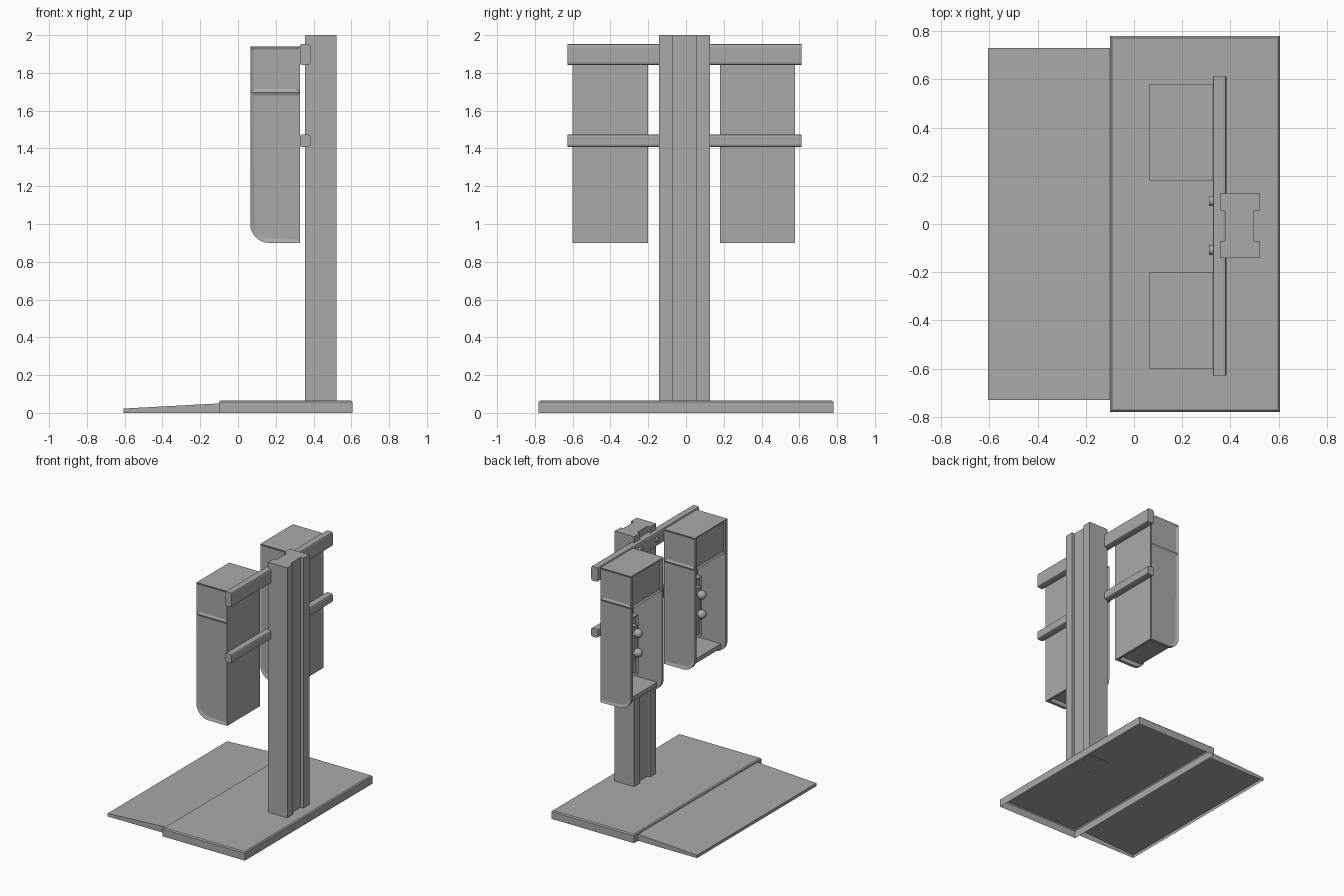
import bpy, bmesh, math
from mathutils import Vector

if "Cube" in bpy.data.objects:
    bpy.data.objects.remove(bpy.data.objects["Cube"], do_unlink=True)

grey = bpy.data.materials.new("plain_grey")
grey.use_nodes = True
colour = (0.4, 0.4, 0.4, 1)
grey.diffuse_color = colour
grey.node_tree.nodes["Principled BSDF"].inputs["Base Color"].default_value = colour


def finish(name, bm):
    mesh = bpy.data.meshes.new(name)
    bm.to_mesh(mesh)
    bm.free()
    mesh.materials.append(grey)
    obj = bpy.data.objects.new(name, mesh)
    bpy.context.collection.objects.link(obj)
    return obj


def prism(polys, start, depth):
    """Extrude neighbouring polygons, given as 3D points, along a vector."""
    bm = bmesh.new()
    faces = [bm.faces.new([bm.verts.new(Vector(p) + Vector(start)) for p in poly])
             for poly in polys]
    bmesh.ops.remove_doubles(bm, verts=bm.verts[:], dist=0.0001)
    faces = bm.faces[:]
    res = bmesh.ops.extrude_face_region(bm, geom=faces, use_keep_orig=True)
    moved = [g for g in res["geom"] if isinstance(g, bmesh.types.BMVert)]
    bmesh.ops.translate(bm, verts=moved, vec=depth)
    bmesh.ops.recalc_face_normals(bm, faces=bm.faces[:])
    return bm


def block(x0, x1, y0, y1, z0, z1):
    pts = [(x0, y0, z0), (x1, y0, z0), (x1, y1, z0), (x0, y1, z0)]
    return prism([pts], (0, 0, 0), (0, 0, z1 - z0))


def faces_towards(bm, direction):
    bm.normal_update()
    return [f for f in bm.faces if f.normal.dot(Vector(direction)) > 0.99]


def recess(bm, direction, width, depth):
    bmesh.ops.inset_individual(bm, faces=faces_towards(bm, direction),
                               thickness=width, depth=-depth)


def open_bottom(bm):
    bmesh.ops.delete(bm, geom=faces_towards(bm, (0, 0, -1)), context="FACES")


# Base: hollow tray with a small chamfer round the top
bm = block(-0.10, 0.605, -0.78, 0.78, 0, 0.065)
top = faces_towards(bm, (0, 0, 1))[0]
bmesh.ops.bevel(bm, geom=top.edges[:], offset=0.008, segments=1, affect="EDGES")
open_bottom(bm)
finish("base_tray", bm)

# Approach ramp
ramp = [(-0.605, 0, 0), (-0.10, 0, 0), (-0.10, 0, 0.05), (-0.605, 0, 0.023)]
bm = prism([ramp], (0, -0.73, 0), (0, 1.46, 0))
open_bottom(bm)
finish("ramp", bm)

# Post: channelled column
half = [(0.38, 0.055), (0.375, 0.063), (0.356, 0.063), (0.356, 0.134),
        (0.522, 0.134), (0.522, 0.064), (0.498, 0.064)]
outline = half + [(x, -y) for x, y in reversed(half)]
finish("post", prism([[(x, y - 0.008, 0) for x, y in outline]], (0, 0, 0.06), (0, 0, 1.94)))

# Rails with rounded long edges, and their bolts
for label, z0, z1 in (("upper", 1.842, 1.953), ("lower", 1.408, 1.475)):
    bm = block(0.327, 0.383, -0.628, 0.612, z0, z1)
    along = [e for e in bm.edges
             if abs(e.verts[0].co.y - e.verts[1].co.y) > 1]
    bmesh.ops.bevel(bm, geom=along, offset=0.012, segments=2, profile=0.5, affect="EDGES")
    finish(label + "_rail", bm)
    for y in (-0.108, 0.095):
        bpy.ops.mesh.primitive_cylinder_add(vertices=16, radius=0.02, depth=0.03,
            location=(0.327, y, (z0 + z1) / 2), rotation=(0, math.pi / 2, 0))
        bolt = bpy.context.object
        bolt.name = label + "_rail_bolt"
        bolt.data.materials.append(grey)
        bpy.ops.object.shade_smooth_by_angle()

# Cabinets
X0, X1, Z0, Z1, SPLIT, R, T = 0.065, 0.328, 0.90, 1.94, 1.697, 0.10, 0.022
curve = [(X0 + R - R * math.cos(a), 0, Z0 + R - R * math.sin(a))
         for a in [i * math.pi / 16 for i in range(9)]]
lower_side = [(X1, 0, SPLIT), (X0, 0, SPLIT)] + curve + [(X1, 0, Z0)]
upper_side = [(X0, 0, SPLIT), (X1, 0, SPLIT), (X1, 0, Z1), (X0, 0, Z1)]


def ball(name, x, y, z, r):
    bpy.ops.mesh.primitive_uv_sphere_add(segments=16, ring_count=10, radius=r,
                                         location=(x, y, z))
    bpy.context.object.name = name
    bpy.context.object.data.materials.append(grey)
    bpy.ops.object.shade_smooth_by_angle()


for label, y0, y1 in (("rear", 0.18, 0.578), ("front", -0.60, -0.20)):
    name = label + "_cabinet_"
    mid = (y0 + y1) / 2
    # Side walls with two sunken panels each
    for y, out in ((y0, -1), (y1, 1)):
        bm = prism([lower_side, upper_side], (0, y, 0), (0, -out * T, 0))
        recess(bm, (0, out, 0), 0.024, 0.008)
        finish(name + "side", bm)
    # Head with a sunken display, back wall and floor
    bm = block(X0, X1, y0 + T, y1 - T, SPLIT - 0.01, Z1)
    recess(bm, (-1, 0, 0), 0.02, 0.01)
    finish(name + "head", bm)
    finish(name + "back", block(X1 - 0.02, X1, y0 + T, y1 - T, Z0, SPLIT))
    finish(name + "floor", block(0.105, X1 - 0.01, y0 + T, y1 - T, 0.935, 0.97))
    # Holder plate with two knobs on stems and a linking grip
    bm = block(0.22, X1 - 0.01, mid - 0.11, mid + 0.11, 1.03, 1.49)
    recess(bm, (-1, 0, 0), 0.02, 0.01)
    finish(name + "holder", bm)
    finish(name + "grip", block(0.165, 0.20, mid - 0.02, mid + 0.02, 1.20, 1.46))
    for z in (1.255, 1.405):
        finish(name + "stem", block(0.15, 0.235, mid - 0.015, mid + 0.015, z - 0.015, z + 0.015))
        ball(name + "knob", 0.145, mid, z, 0.034)
